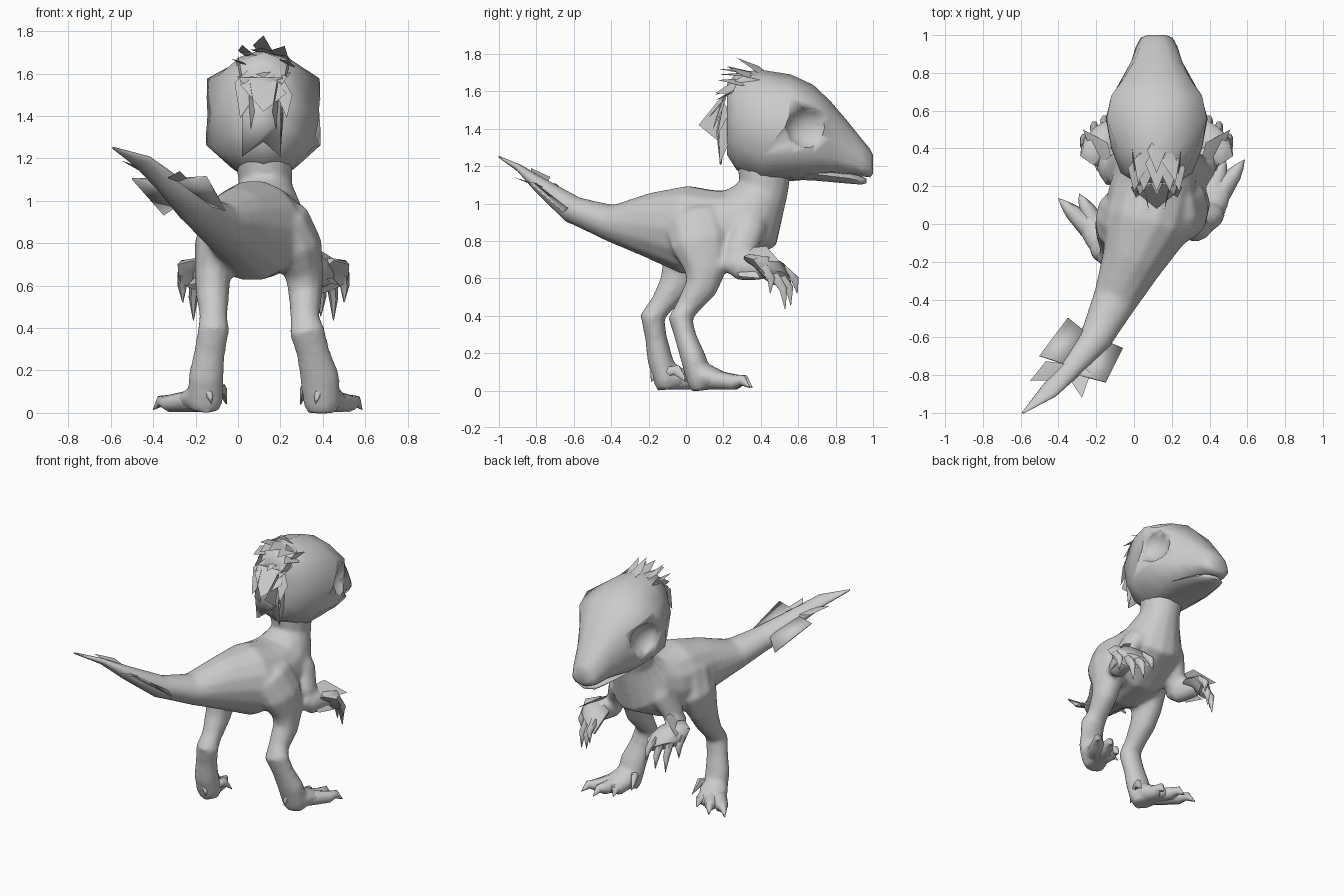
import bpy, math
from mathutils import Vector

hide = bpy.data.materials.new("grey_skin")
hide.diffuse_color = (0.6, 0.6, 0.6, 1)
CX = 0.12  # centre line of head and arms


def make(name, verts, faces, angle=60):
    me = bpy.data.meshes.new(name)
    me.from_pydata([tuple(v) for v in verts], [], faces)
    me.materials.append(hide)
    ob = bpy.data.objects.new(name, me)
    bpy.context.collection.objects.link(ob)
    smooth(ob, angle)
    return ob


def smooth(ob, angle):
    bpy.ops.object.select_all(action='DESELECT')
    ob.select_set(True)
    bpy.context.view_layer.objects.active = ob
    bpy.ops.object.shade_smooth_by_angle(angle=math.radians(angle))


def skin_rings(name, rings, angle=60):
    n = len(rings[0])
    faces = [tuple(range(n))[::-1]]
    for i in range(len(rings) - 1):
        for j in range(n):
            k = (j + 1) % n
            faces.append((i*n+j, i*n+k, (i+1)*n+k, (i+1)*n+j))
    faces.append(tuple(range((len(rings)-1)*n, len(rings)*n)))
    return make(name, [v for r in rings for v in r], faces, angle)


def tube(name, stations, sides=10):
    """Stations are x, y, z, half width, half depth."""
    pts = [Vector(s[:3]) for s in stations]
    rings = []
    for i, s in enumerate(stations):
        t = (pts[min(i+1, len(pts)-1)] - pts[max(i-1, 0)]).normalized()
        side = (Vector((1, 0, 0)) - t * t.x).normalized()
        up = side.cross(t)
        rings.append([pts[i] + side*s[3]*math.cos(2*math.pi*j/sides)
                      - up*s[4]*math.sin(2*math.pi*j/sides) for j in range(sides)])
    return skin_rings(name, rings)


def feather(name, root, tip, across, thick=0.006):
    """Thin leaf, widest part of the way along."""
    root, tip, across = Vector(root), Vector(tip), Vector(across)
    mid = root.lerp(tip, 0.4)
    n = (tip - root).cross(across).normalized() * thick
    return make(name, [root, mid + across, tip, mid - across, mid + n, mid - n],
                [(0, 1, 4), (1, 2, 4), (2, 3, 4), (3, 0, 4),
                 (1, 0, 5), (2, 1, 5), (3, 2, 5), (0, 3, 5)], 20)


# Body, tail and neck in one sweep; the slim tail end stays a separate part
tail_end = [(-.59, -1.0, 1.25, .005, .005), (-.45, -.885, 1.185, .05, .02),
            (-.34, -.77, 1.09, .06, .045), (-.20, -.60, .965, .09, .075)]
tube("tail_end", tail_end + [(-.14, -.48, .92, .09, .075)], 14)
flesh = [tube("body", tail_end[2:] + [
    (-.10, -.40, .895, .12, .10), (-.01, -.20, .885, .165, .175),
    (.07, 0, .86, .235, .24), (.10, .17, .855, .235, .225),
    (.12, .345, .92, .20, .205), (.13, .415, 1.08, .125, .135),
    (.12, .42, 1.22, .14, .15)], 14)]

# Head, lofted front to back: y, top, bottom, then five half widths
levels = (.94, .8, .5, .25, .06)
head_rows = [
    (.22, 1.64, 1.26, .05, .09, .11, .10, .06),
    (.27, 1.70, 1.18, .09, .15, .19, .17, .10),
    (.40, 1.715, 1.10, .11, .21, .24, .235, .12),
    (.56, 1.69, 1.12, .12, .265, .27, .27, .15),
    (.68, 1.635, 1.13, .12, .24, .225, .235, .15),
    (.77, 1.55, 1.145, .10, .175, .18, .185, .13),
    (.86, 1.445, 1.15, .07, .12, .135, .135, .10),
    (.94, 1.345, 1.145, .05, .085, .105, .11, .085),
    (.985, 1.29, 1.14, .035, .06, .08, .085, .06),
    (1.0, 1.26, 1.16, .02, .035, .05, .05, .03)]
rings = []
for y, top, low, *ws in head_rows:
    half = [(w, low + (top - low)*f) for w, f in zip(ws, levels)]
    rings.append([(CX, y, top)] + [(CX - w, y, z) for w, z in half]
                 + [(CX, y, low)] + [(CX + w, y, z) for w, z in half[::-1]])
head = skin_rings("head", [r[::-1] for r in rings])

# Eye sockets are carved by hidden cutters
for s in (-1, 1):
    bpy.ops.mesh.primitive_uv_sphere_add(segments=10, ring_count=8, radius=.135,
                                         location=(CX + s*.275, .66, 1.405),
                                         rotation=(0, math.pi/2, 0))
    cut = bpy.context.object
    cut.name = "eye_cutter"
    cut.scale = (.88, 1, .72)
    cut.data.materials.append(hide)
    smooth(cut, 60)
    cut.hide_render = True
    cut.hide_viewport = True
    mod = head.modifiers.new("socket", 'BOOLEAN')
    mod.operation, mod.object, mod.solver = 'DIFFERENCE', cut, 'EXACT'

# Lower jaw
tube("lower_jaw", [(CX, .50, 1.16, .14, .03), (CX, .70, 1.155, .15, .035),
                   (CX, .87, 1.135, .105, .03), (CX, .94, 1.122, .075, .022),
                   (CX, .965, 1.12, .03, .012)])

# Legs in a stride
legs = {
    "right": [(.14, .02, .99, .06, .10), (.225, .05, .90, .12, .17),
              (.285, .08, .78, .115, .165), (.315, .105, .64, .09, .115),
              (.318, .08, .55, .08, .09), (.315, .01, .45, .07, .065),
              (.325, -.03, .385, .085, .067), (.355, 0, .28, .08, .06),
              (.385, .04, .17, .095, .07), (.395, .075, .05, .09, .07),
              (.395, .08, .0, .07, .055)],
    "left": [(.04, -.03, .99, .06, .10), (-.045, 0, .90, .12, .17),
             (-.10, .02, .78, .11, .165), (-.12, -.02, .65, .087, .115),
             (-.12, -.06, .56, .08, .09), (-.115, -.13, .46, .067, .065),
             (-.115, -.18, .395, .075, .067), (-.135, -.16, .28, .075, .06),
             (-.15, -.14, .17, .085, .07), (-.155, -.105, .055, .085, .07),
             (-.155, -.10, .005, .065, .055)]}
toes = {"right": [(.585, .34), (.48, .355), (.37, .29)],
        "left": [(-.40, .135), (-.29, .16), (-.16, .11)]}
for side, path in legs.items():
    flesh.append(tube(side + "_leg", path))
    bx, by = path[-1][:2]
    for i, (tx, ty) in enumerate(toes[side]):
        def at(f, z, w, d):
            return (bx + (tx - bx)*f, by + (ty - by)*f, z, w, d)
        if i == 1:  # wedge of the foot follows the middle toe
            flesh.append(tube(side + "_foot", [
                at(-.2, .06, .05, .055), at(.1, .075, .095, .072),
                at(.4, .055, .095, .05), at(.62, .04, .07, .035)]))
        tube(side + "_toe", [at(-.1, .065, .06, .06), at(.35, .055, .058, .05),
                             at(.7, .045, .042, .04), at(.86, .055, .025, .028),
                             at(1, .015, .002, .002)], 8)
    inner = -1 if side == "right" else 1
    tube(side + "_raised_claw", [(bx + inner*.05, by, .10, .03, .03),
                                 (bx + inner*.08, by + .05, .11, .025, .03),
                                 (bx + inner*.10, by + .11, .04, .002, .002)], 6)
    tube(side + "_heel_spur", [(bx, by - .04, .12, .03, .03),
                               (bx + inner*.02, by - .075, .09, .02, .02),
                               (bx + inner*.03, by - .085, .045, .002, .002)], 6)

# Arms and clawed hands, mirrored about the centre line
for s, side in ((1, "right"), (-1, "left")):
    def m(rows):
        return [(CX + s*r[0],) + tuple(r[1:]) for r in rows]
    flesh.append(tube(side + "_upper_arm", m([
        (.08, .36, .98, .06, .07), (.16, .34, .87, .07, .09),
        (.22, .285, .74, .06, .085), (.24, .29, .63, .045, .045)])))
    flesh.append(tube(side + "_forearm", m([
        (.235, .21, .69, .035, .045), (.25, .29, .665, .065, .08),
        (.275, .38, .66, .06, .075), (.29, .44, .645, .055, .05)])))
    # Broad palm, wide across the fingers
    a, b = Vector((.11, -.085, .03)), Vector((.02, .03, .04))
    palm = []
    for c, k in (((.265, .36, .70), .6), ((.295, .445, .67), 1), ((.305, .49, .60), .85)):
        c = Vector(c)
        palm.append([(CX + s*v.x, v.y, v.z) for v in
                     (c + a*k*math.cos(math.pi*j/4*s) + b*k*math.sin(math.pi*j/4*s)
                      for j in range(8))])
    skin_rings(side + "_palm", palm)
    for root, tip in (((.375, .41, .66), (.38, .45, .52)),
                      ((.32, .455, .64), (.33, .53, .435)),
                      ((.27, .49, .63), (.27, .56, .455)),
                      ((.235, .515, .65), (.22, .595, .52))):
        r, t = Vector(root), Vector(tip)
        k = r.lerp(t, .55) + Vector((.005, .025, .015))
        tube(side + "_finger", m([(*r, .03, .03), (*k, .022, .025), (*t, .002, .002)]), 6)
    # Plumes lying along the forearm
    feather(side + "_arm_feather", (CX + s*.23, .30, .76), (CX + s*.39, .50, .69),
            (s*.035, -.05, -.04))
    feather(side + "_arm_feather", (CX + s*.24, .24, .70), (CX + s*.36, .40, .60),
            (s*.03, -.02, -.05))

# Blend torso, legs and arms into one continuous skin
bpy.ops.object.select_all(action='DESELECT')
for ob in flesh:
    ob.select_set(True)
bpy.context.view_layer.objects.active = flesh[0]
bpy.ops.object.join()
body = flesh[0]
body.name = "body_with_limbs"
rm = body.modifiers.new("one_skin", 'REMESH')
rm.mode, rm.voxel_size, rm.use_smooth_shade = 'VOXEL', .015, True
sm = body.modifiers.new("soften", 'SMOOTH')
sm.factor, sm.iterations = .5, 8

# Crest feathers along the crown
for dx, tx, tz, y in ((0, 0, 1.78, .27), (-.05, -.10, 1.735, .22), (.05, .10, 1.73, .22),
                      (-.09, -.12, 1.66, .17), (.09, .12, 1.66, .17)):
    feather("crest_feather", (CX + dx, .47 - abs(dx), 1.67 - abs(dx)*.3),
            (CX + tx, y, tz), (.05, 0, -.02))
for s in (-1, 0, 1):
    feather("crown_feather", (CX + s*.05, .42, 1.69), (CX + s*.07, .17, 1.72 - abs(s)*.03),
            (.06, 0, -.01))
    feather("nape_feather", (CX + s*.06, .38, 1.65),
            (CX + s*.09, .15, 1.58 - abs(s)*.03), (.065, 0, .01))

# Hanging feathers behind the skull
feather("back_feather", (CX, .23, 1.60), (CX, .08, 1.42), (.11, 0, -.02))
for s in (-1, 1):
    feather("temple_feather", (CX + s*.13, .40, 1.66), (CX + s*.10, .155, 1.59), (0, 0, .05))
    feather("back_feather", (CX + s*.07, .23, 1.62), (CX + s*.11, .14, 1.39), (.05, 0, -.03))
    feather("side_feather", (CX + s*.08, .26, 1.46), (CX + s*.04, .068, 1.42), (0, 0, .12))
    feather("side_feather", (CX + s*.09, .24, 1.50), (CX + s*.08, .18, 1.21), (0, .04, 0))
make("nape_plate", [(.01, .21, 1.58), (.21, .21, 1.58), (.20, .17, 1.38), (.20, .19, 1.21),
                    (CX, .20, 1.28), (.02, .19, 1.21), (.02, .17, 1.38)],
     [(0, 1, 2, 6), (6, 2, 3, 4, 5)], 20).modifiers.new("thickness", 'SOLIDIFY').thickness = .008

# Tail fan
fins = [[(-.50, -.70, 1.10), (-.35, -.50, .93), (-.25, -.58, 1.0), (-.38, -.74, 1.10)],
        [(-.06, -.66, .95), (-.15, -.84, 1.11), (-.30, -.80, 1.10), (-.18, -.61, .99)]]
for f in fins:
    make("tail_fin", f, [(0, 1, 2, 3)], 20).modifiers.new("thickness", 'SOLIDIFY').thickness = .008
feather("tail_spike", (-.36, -.74, 1.11), (-.55, -.83, 1.19), (.03, -.05, .0))
feather("tail_spike", (-.30, -.72, 1.07), (-.275, -.92, 1.14), (.06, .01, .0))
